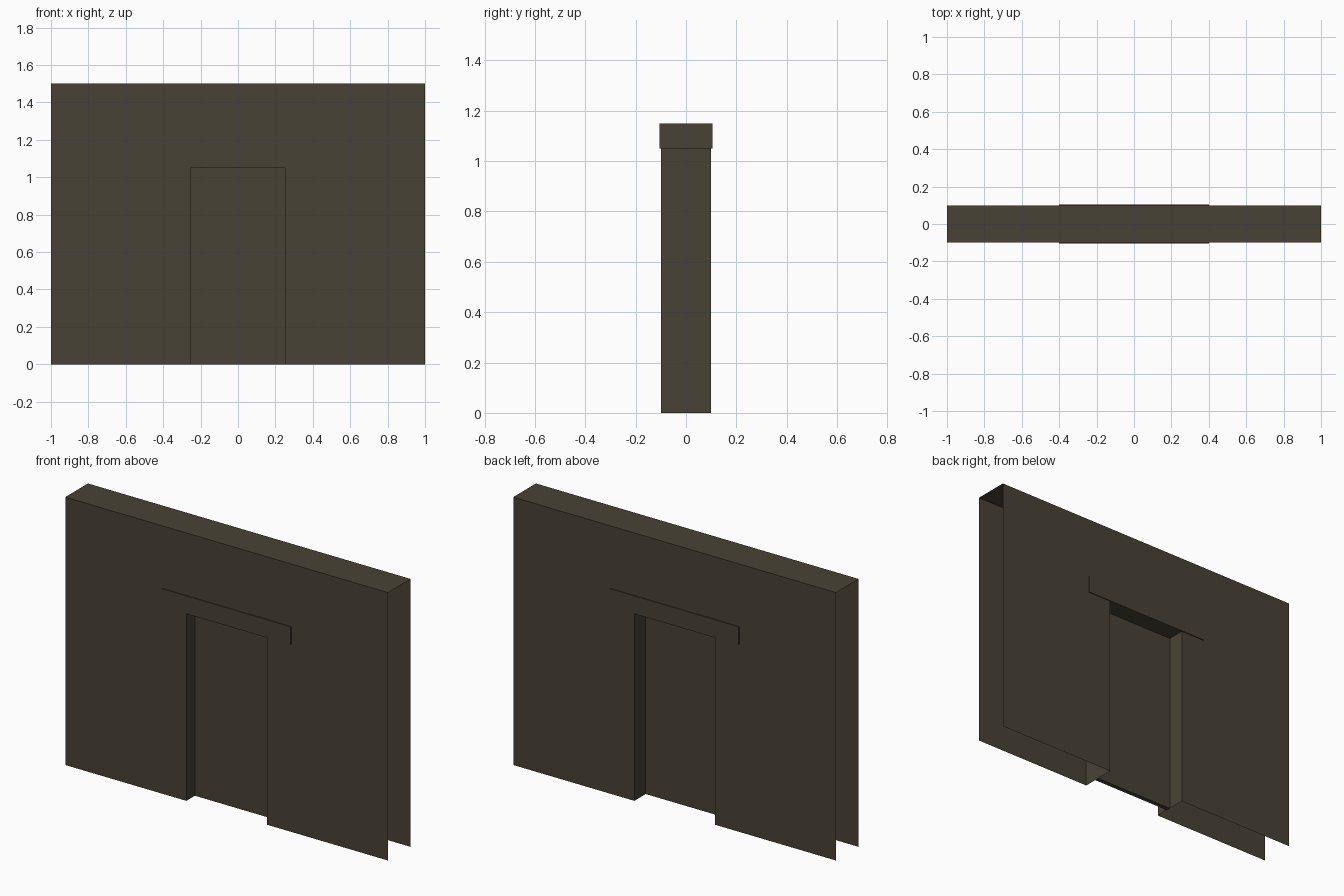
import bpy
import bmesh

if "Cube" in bpy.data.objects:
    bpy.data.objects.remove(bpy.data.objects["Cube"])

W, H, T = 1.0, 1.5, 0.1        # half width, height, half thickness of the wall
DW, DH = 0.25, 1.05            # half width and height of the doorway

mat = bpy.data.materials.new("dark brown grey")
mat.diffuse_color = (0.065, 0.055, 0.036, 1.0)
mat.use_nodes = True
mat.node_tree.nodes["Principled BSDF"].inputs["Base Color"].default_value = mat.diffuse_color


def finish(name, bm):
    mesh = bpy.data.meshes.new(name)
    bm.to_mesh(mesh)
    bm.free()
    mesh.materials.append(mat)
    obj = bpy.data.objects.new(name, mesh)
    bpy.context.collection.objects.link(obj)
    return obj


def box(name, x, y0, y1, z0, z1):
    bm = bmesh.new()
    bmesh.ops.create_cube(bm, size=1)
    for v in bm.verts:
        v.co = (x * 2 * v.co.x, y0 + (y1 - y0) * (v.co.y + 0.5),
                z0 + (z1 - z0) * (v.co.z + 0.5))
    return finish(name, bm)


# Hollow wall shell: two faces with a doorway, a top and two jambs;
# the ends and the underside stay open
outline = [(-W, 0), (-DW, 0), (-DW, DH), (DW, DH), (DW, 0), (W, 0), (W, H), (-W, H)]
bm = bmesh.new()
front = [bm.verts.new((x, -T, z)) for x, z in outline]
back = [bm.verts.new((x, T, z)) for x, z in outline]
bm.faces.new(front)
bm.faces.new(back[::-1])
for i in (1, 3, 6):            # left jamb, right jamb, top
    bm.faces.new((front[i + 1], front[i], back[i], back[i + 1]))
finish("wall", bm)

# Lintel, standing slightly proud of both wall faces
box("lintel", 0.4, -0.105, 0.105, DH, DH + 0.1)

# Thin door leaf set inside the doorway
box("door", DW, -0.025, 0.0, 0.0, DH)
